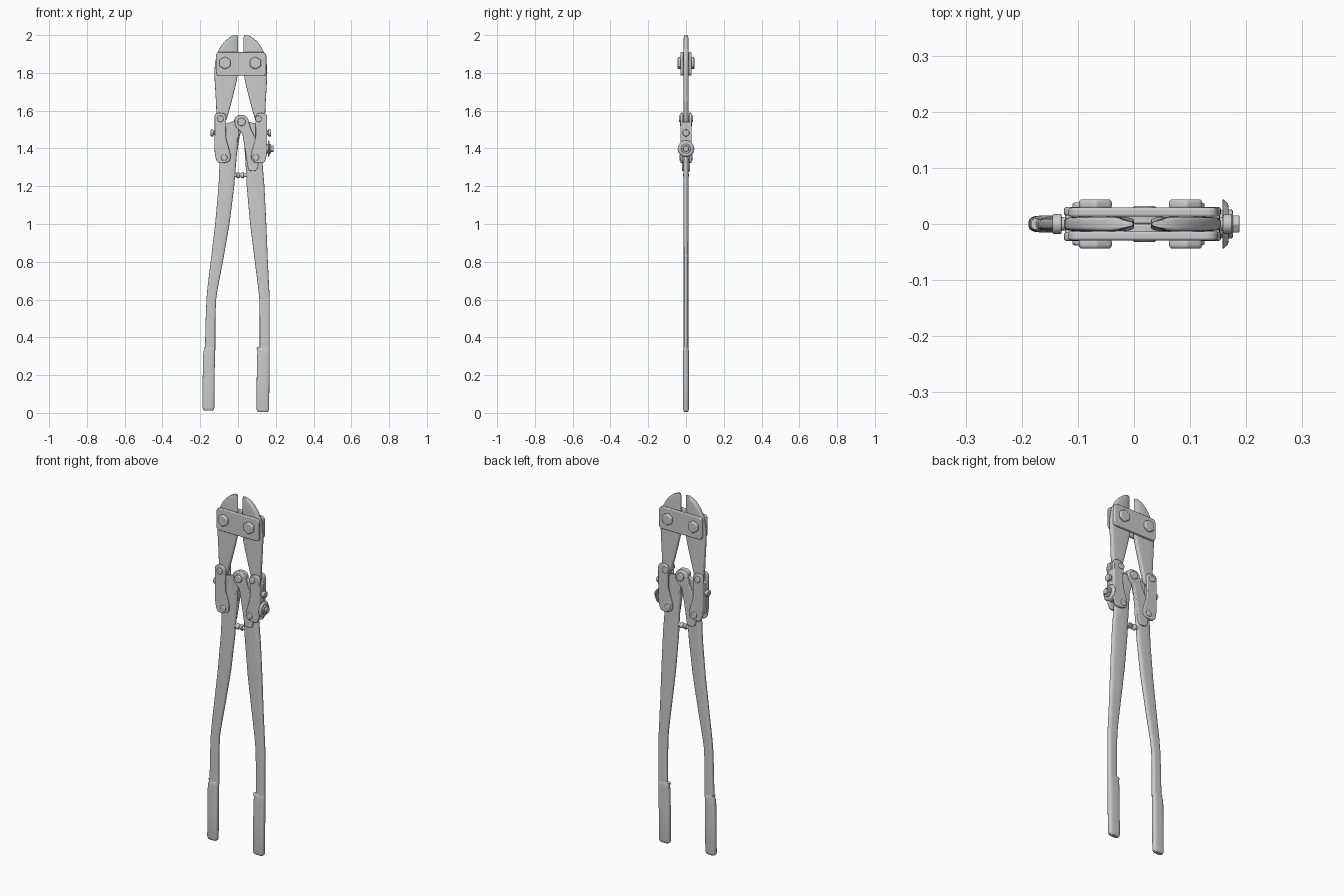
import bpy, bmesh, math
from mathutils import Vector

if "Cube" in bpy.data.objects:
    bpy.data.objects.remove(bpy.data.objects["Cube"])

MID = 0.015                                   # centre line between the two jaws


def mx(x, side):
    return x if side < 0 else 2 * MID - x


def finish(name, bm, bevel=0.0, angle=35):
    bmesh.ops.recalc_face_normals(bm, faces=bm.faces)
    me = bpy.data.meshes.new(name)
    bm.to_mesh(me)
    bm.free()
    ob = bpy.data.objects.new(name, me)
    bpy.context.collection.objects.link(ob)
    if bevel:
        m = ob.modifiers.new("bevel", 'BEVEL')
        m.width, m.segments, m.limit_method = bevel, 3, 'ANGLE'
        m.angle_limit = math.radians(40)
    bpy.ops.object.select_all(action='DESELECT')
    ob.select_set(True)
    bpy.context.view_layer.objects.active = ob
    bpy.ops.object.shade_smooth_by_angle(angle=math.radians(angle))
    return ob


def loft(name, stations, power=0.5, n=32, thin=None):
    """Stack of rounded sections (z, x_left, x_right, half_depth)."""
    bm = bmesh.new()
    rings = []
    for z, xl, xr, hy in stations:
        ring = []
        for i in range(n):
            a = 2 * math.pi * (i + 0.5) / n
            c, s = math.cos(a), math.sin(a)
            x = (xl + xr) / 2 + (xr - xl) / 2 * math.copysign(abs(c) ** power, c)
            y = hy * math.copysign(abs(s) ** power, s)
            if thin:
                y *= thin(x, z)
            ring.append(bm.verts.new((x, y, z)))
        rings.append(ring)
    for a, b in zip(rings, rings[1:]):
        for i in range(n):
            j = (i + 1) % n
            bm.faces.new((a[i], a[j], b[j], b[i]))
    bm.faces.new(rings[0])
    bm.faces.new(rings[-1])
    return finish(name, bm)


def slab(name, corners, y0, y1, bevel=0.004):
    """Flat plate in xz from corners (x, z, rounding)."""
    pts, n = [], len(corners)
    for i, (x, z, r) in enumerate(corners):
        p = Vector((x, z))
        a = Vector(corners[i - 1][:2]) - p
        b = Vector(corners[(i + 1) % n][:2]) - p
        a = p + a.normalized() * min(r, a.length * 0.49)
        b = p + b.normalized() * min(r, b.length * 0.49)
        for k in range(8):
            t = k / 7
            w = 1.1 * 2 * t * (1 - t)
            d = (1 - t) ** 2 + w + t * t
            pts.append((a * (1 - t) ** 2 + p * w + b * t * t) / d)
    bm = bmesh.new()
    f = bm.faces.new([bm.verts.new((p.x, y0, p.y)) for p in pts])
    ext = bmesh.ops.extrude_face_region(bm, geom=[f])
    vs = [v for v in ext['geom'] if isinstance(v, bmesh.types.BMVert)]
    bmesh.ops.translate(bm, verts=vs, vec=(0, y1 - y0, 0))
    return finish(name, bm, bevel)


def rod(name, p0, p1, r, r2=None, sides=24, bevel=0.003):
    p0, p1 = Vector(p0), Vector(p1)
    d = p1 - p0
    bm = bmesh.new()
    bmesh.ops.create_cone(bm, cap_ends=True, segments=sides, radius1=r,
                          radius2=r if r2 is None else r2, depth=d.length)
    ob = finish(name, bm, bevel)
    ob.location = (p0 + p1) / 2
    ob.rotation_euler = d.to_track_quat('Z', 'Y').to_euler()
    return ob


# Jaws with tapered cutting edges
JAW = [(1.53, -.10, -.07, .013), (1.56, -.113, -.058, .013), (1.65, -.117, -.033, .013),
       (1.75, -.123, -.008, .013), (1.80, -.125, .0, .013), (1.85, -.122, .0, .013),
       (1.90, -.112, .0, .013), (1.94, -.092, .0, .013), (1.97, -.068, .0, .013),
       (1.988, -.045, .0, .012), (2.0, -.022, -.002, .010)]
for side, tag in ((-1, "left"), (1, "right")):
    edge = mx(0.0, side)
    st = [(z, *sorted((mx(a, side), mx(b, side))), h) for z, a, b, h in JAW]
    loft(tag + "_jaw", st, 0.4, 40,
         lambda x, z: min(1, .25 + abs(x - edge) / .04) if z > 1.86 else 1)

# Strap plates and hex bolts holding the jaws
for s, tag in ((-1, "front"), (1, "back")):
    slab(tag + "_strap_plate", [(-.117, 1.785, .02), (.150, 1.785, .02), (.150, 1.91, .025),
         (-.117, 1.91, .025)], s * .013, s * .029)
    for x, side in ((-.069, "left"), (.092, "right")):
        rod(f"{tag}_{side}_jaw_bolt", (x, s * .026, 1.852), (x, s * .044, 1.852), .034, sides=6,
            bevel=.006)

# Handles: tapering tubes that flare to rubber grips
HANDLES = {
    "left": [(.33, -.175, -.120, .012), (.50, -.171, -.120, .012), (.60, -.167, -.116, .012),
             (.66, -.162, -.107, .012), (.80, -.145, -.080, .012), (1.0, -.121, -.045, .013),
             (1.2, -.103, -.020, .013), (1.32, -.098, -.010, .013), (1.42, -.088, -.002, .013),
             (1.47, -.065, .000, .012)],
    "right": [(.33, .115, .167, .012), (.50, .115, .168, .012), (.60, .113, .168, .012),
              (.66, .107, .165, .012), (.80, .089, .158, .012), (1.0, .064, .150, .013),
              (1.2, .046, .140, .013), (1.32, .040, .130, .013), (1.42, .033, .115, .013),
              (1.47, .030, .090, .012)]}
for tag, st in HANDLES.items():
    loft(tag + "_handle", st, 0.6)
for tag, l, r, zb in (("left", -.188, -.125, .012), ("right", .098, .165, .004)):
    t = .012 if tag == "left" else 0
    q = .004 if tag == "left" else .015
    loft(tag + "_grip", [(zb, l + .010, r - .010, .010), (zb + .004, l + .004, r - .004, .013),
         (zb + .015, l, r, .015), (.18, l + .001, r + .001, .015), (.30, l + .003, r + .003, .015),
         (.325, l + .006, r + .003, .015), (.345, l + t, r + .003, .013),
         (.35, l + q, r + .002, .011)], 0.6)

# Half-lapped pivot arms: right one in front, left one behind
ARM = [(-.018, 1.577, .034), (.050, 1.577, .034), (.066, 1.505, .03), (.095, 1.45, .02),
       (.12, 1.36, .02), (.10, 1.28, .02), (.055, 1.28, .02), (.036, 1.40, .03),
       (.022, 1.485, .02), (-.018, 1.515, .034)]
slab("right_pivot_arm", ARM, -.022, .0)
slab("left_pivot_arm", [(.03 - x + .004, z - .003, r) for x, z, r in ARM], .0, .022)
slab("left_arm_web", [(-.07, 1.53, .01), (-.005, 1.55, .01), (.008, 1.47, .01),
                      (-.02, 1.42, .01), (-.07, 1.44, .01)], -.012, .006)
slab("right_arm_web", [(.025, 1.55, .01), (.10, 1.53, .01), (.10, 1.44, .01),
                       (.045, 1.42, .01), (.025, 1.47, .01)], -.006, .012)
rod("center_pivot_pin", (.019, -.032, 1.54), (.019, .032, 1.54), .021, bevel=.004)

# Side links, their spacers and pins
LINK = [(-.125, 1.59, .03), (-.062, 1.588, .03), (-.064, 1.45, .03), (-.038, 1.37, .03),
        (-.042, 1.328, .03), (-.11, 1.318, .03), (-.124, 1.37, .03)]
for side, tag in ((-1, "left"), (1, "right")):
    pts = [(mx(x, side), z, r) for x, z, r in LINK]
    for s, face in ((-1, "front"), (1, "back")):
        slab(f"{tag}_{face}_link", pts, s * .015, s * .030)
    slab(tag + "_link_spacer", [(mx(x, side), z, .01) for x, z in
         ((-.123, 1.54), (-.095, 1.54), (-.085, 1.36), (-.12, 1.36))], -.018, .018, .003)
    for x, z, h, end in ((-.093, 1.557, .038, "upper"), (-.072, 1.352, .035, "lower")):
        x = x if side < 0 else x + (.202 if z > 1.5 else .166)
        rod(f"{tag}_{end}_link_pin", (x, -h, z), (x, h, z), .017, bevel=.004)
    # small set screw on the outer edge
    rod(tag + "_set_screw", (mx(-.10, side), 0, 1.482), (mx(-.130, side), 0, 1.482), .012)
    rod(tag + "_set_screw_head", (mx(-.129, side), 0, 1.482), (mx(-.145, side), 0, 1.482), .018)

# Adjusting bolt with flange on the right link
rod("adjuster_shank", (.13, 0, 1.398), (.16, 0, 1.398), .025)
rod("adjuster_flange", (.158, 0, 1.398), (.168, 0, 1.398), .045, .036, bevel=.002)
rod("adjuster_collar", (.166, 0, 1.398), (.176, 0, 1.398), .026)
rod("adjuster_nut", (.174, 0, 1.398), (.188, 0, 1.398), .018, sides=6)

# Stop studs between the handles
for tag, a, b, c in (("left", -.04, -.012, .011), ("right", .065, .036, .014)):
    rod(tag + "_stop_stud", (a, 0, 1.258), (c, 0, 1.258), .010)
    k = -.018 if tag == "left" else .018
    rod(tag + "_stop_head", (c + k, 0, 1.258), (c, 0, 1.258), .017, .013, bevel=.004)
